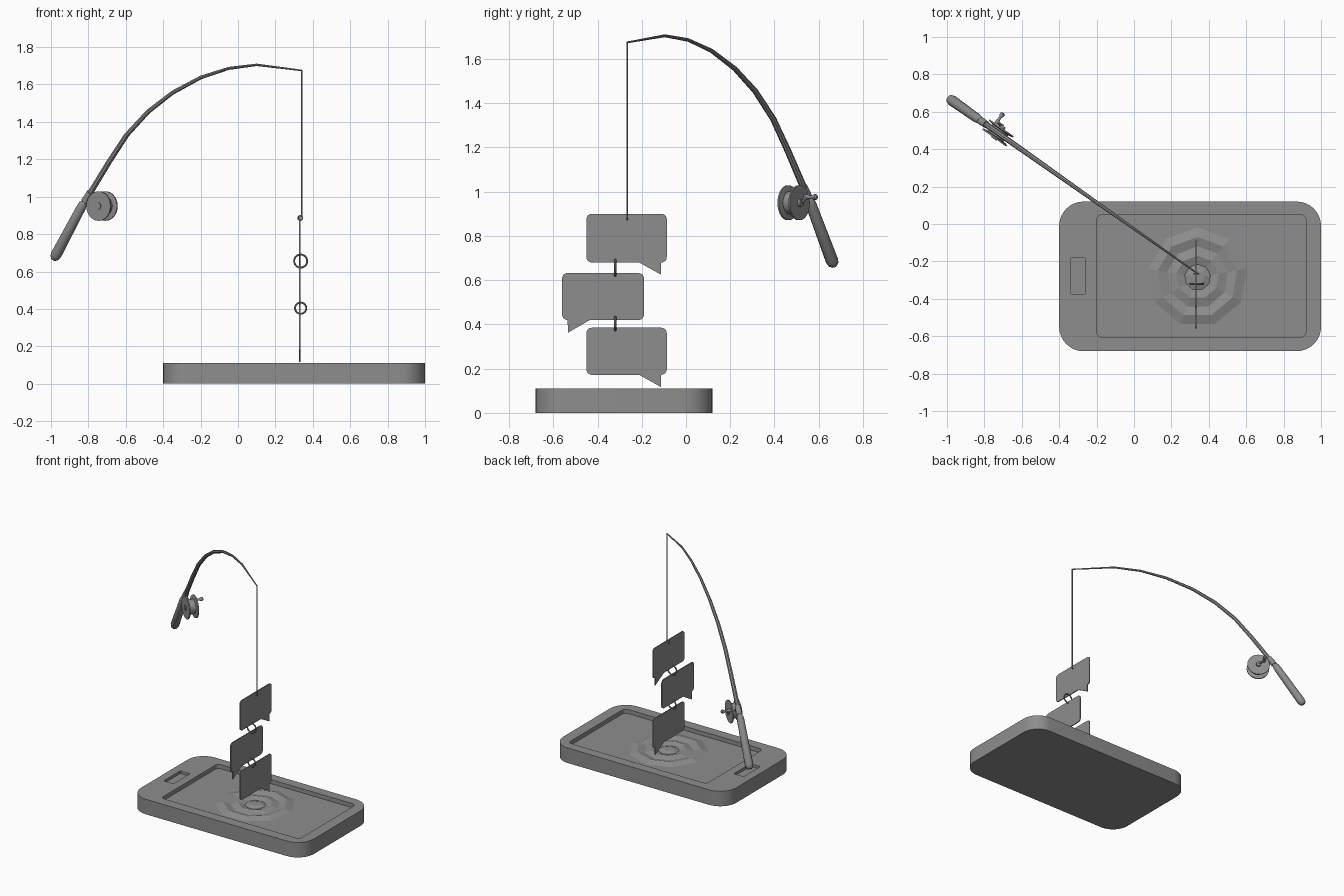
import bpy, bmesh, math
from mathutils import Vector

cube = bpy.data.objects.get("Cube")
if cube:
    bpy.data.objects.remove(cube, do_unlink=True)

GREY = (0.27, 0.27, 0.27, 1)
mat = bpy.data.materials.new("mid grey")
mat.use_nodes = True
mat.diffuse_color = GREY
mat.node_tree.nodes["Principled BSDF"].inputs["Base Color"].default_value = GREY


def finish(name, bm, smooth=True):
    bmesh.ops.recalc_face_normals(bm, faces=bm.faces)
    me = bpy.data.meshes.new(name)
    bm.to_mesh(me)
    bm.free()
    ob = bpy.data.objects.new(name, me)
    bpy.context.collection.objects.link(ob)
    me.materials.append(mat)
    if smooth:
        bpy.ops.object.select_all(action='DESELECT')
        bpy.context.view_layer.objects.active = ob
        ob.select_set(True)
        bpy.ops.object.shade_smooth_by_angle(angle=math.radians(35))
    return ob


def rounded(x0, x1, y0, y1, r, seg):
    """Counter-clockwise outline of a rounded rectangle, from the lower left."""
    pts = []
    for cx, cy, a0 in ((x0 + r, y0 + r, 180), (x1 - r, y0 + r, 270),
                       (x1 - r, y1 - r, 0), (x0 + r, y1 - r, 90)):
        for i in range(seg + 1):
            a = math.radians(a0 + 90 * i / seg)
            pts.append((cx + r * math.cos(a), cy + r * math.sin(a)))
    return pts


def prism(name, base, offset, smooth=True):
    """Extrude a flat outline of 3D points by an offset."""
    bm = bmesh.new()
    f = bm.faces.new([bm.verts.new(p) for p in base])
    ext = bmesh.ops.extrude_face_region(bm, geom=[f], use_keep_orig=True)
    top = [g for g in ext["geom"] if isinstance(g, bmesh.types.BMVert)]
    bmesh.ops.translate(bm, verts=top, vec=offset)
    return finish(name, bm, smooth)


def tube(name, path, radii, sides=10, smooth=True):
    """Sweep a round section of varying radius along a path, with end caps."""
    bm = bmesh.new()
    path = [Vector(p) for p in path]
    rings = []
    for i, p in enumerate(path):
        t = (path[min(i + 1, len(path) - 1)] - path[max(i - 1, 0)]).normalized()
        ref = Vector((0.576, 0.817, 0)) if abs(t.dot(Vector((0.576, 0.817, 0)))) < 0.9 else Vector((0, 0, 1))
        u = t.cross(ref).normalized()
        v = t.cross(u)
        rings.append([bm.verts.new(p + radii[i] * (u * math.cos(a) + v * math.sin(a)))
                      for a in (math.tau * k / sides for k in range(sides))])
    for a, b in zip(rings, rings[1:]):
        for k in range(sides):
            bm.faces.new((a[k], a[(k + 1) % sides], b[(k + 1) % sides], b[k]))
    bm.faces.new(rings[0])
    bm.faces.new(rings[-1])
    return finish(name, bm, smooth)


def ring(name, loc, major, minor, seg=24):
    """Torus standing in the XZ plane."""
    bm = bmesh.new()
    grid = []
    for i in range(seg):
        a = math.tau * i / seg
        grid.append([bm.verts.new((loc[0] + (major + minor * math.cos(b)) * math.cos(a),
                                   loc[1] + minor * math.sin(b),
                                   loc[2] + (major + minor * math.cos(b)) * math.sin(a)))
                     for b in (math.tau * j / 8 for j in range(8))])
    for i in range(seg):
        for j in range(8):
            bm.faces.new((grid[i][j], grid[(i + 1) % seg][j],
                          grid[(i + 1) % seg][(j + 1) % 8], grid[i][(j + 1) % 8]))
    return finish(name, bm)


# Phone: rounded slab with recessed screen and home button
SCREEN_Z = 0.08
phone = prism("phone_body", [(x, y, 0) for x, y in rounded(-0.4, 1, -0.68, 0.12, 0.13, 8)], (0, 0, 0.11))
for nm, rect, floor in (("screen_cutter", (-0.2, 0.92, -0.605, 0.05, 0.03, 4), SCREEN_Z),
                        ("button_cutter", (-0.34, -0.26, -0.375, -0.182, 0.004, 1), 0.09)):
    cutter = prism(nm, [(x, y, floor) for x, y in rounded(*rect)], (0, 0, 0.1), False)
    cutter.hide_render = True
    mod = phone.modifiers.new(nm, 'BOOLEAN')
    mod.operation = 'DIFFERENCE'
    mod.solver = 'EXACT'
    mod.object = cutter
    bpy.ops.object.select_all(action='DESELECT')
    bpy.context.view_layer.objects.active = phone
    phone.select_set(True)
    bpy.ops.object.modifier_apply(modifier=nm)
    bpy.data.objects.remove(cutter, do_unlink=True)

# Ripples on the screen: nine-sided low-poly waves
bm = bmesh.new()
prev = None
for r, h in ((0.267, 0.0005), (0.215, 0.016), (0.165, 0.003), (0.115, 0.016), (0.07, 0.003), (0.035, 0.014)):
    cur = [bm.verts.new((0.34 + r * math.cos(a), -0.285 + r * math.sin(a), SCREEN_Z + h))
           for a in (math.pi / 2 + math.tau * k / 9 for k in range(9))]
    if prev:
        for k in range(9):
            bm.faces.new((prev[k], prev[(k + 1) % 9], cur[(k + 1) % 9], cur[k]))
    prev = cur
bm.faces.new(prev)
finish("screen_ripples", bm, False)

# Speech bubbles: thin rounded plates with a pointed tail
PX, TH = 0.327, 0.007
for nm, y0, y1, z0, z1, tail in (("top_bubble", -0.45, -0.087, 0.68, 0.9, 1),
                                 ("middle_bubble", -0.56, -0.19, 0.42, 0.632, -1),
                                 ("bottom_bubble", -0.45, -0.087, 0.172, 0.385, 1)):
    pts = rounded(y0, y1, z0, z1, 0.024, 5)
    if tail > 0:
        spike = [(y1 - 0.125, z0), (y1 - 0.026, z0 - 0.055), (y1 - 0.025, z0)]
        pts = pts[:6] + spike + pts[7:]
    else:
        spike = [(y0 + 0.025, z0), (y0 + 0.026, z0 - 0.058), (y0 + 0.125, z0)]
        pts = pts[:5] + spike + pts[6:]
    prism(nm, [(PX, y, z) for y, z in pts], (TH, 0, 0))

# Links between the bubbles and the clip at the end of the line
ring("upper_link", (0.335, -0.32, 0.656), 0.035, 0.005)
ring("lower_link", (0.335, -0.32, 0.404), 0.03, 0.005)
ring("line_clip", (0.333, -0.266, 0.886), 0.012, 0.004, 12)


def pole(x, z):
    """Point in the upright plane that holds the rod."""
    return Vector((x, 0.665 - 0.7045 * (x + 0.98), z))


# Rod, handle and line
rod = [(-0.835, 0.945), (-0.79, 1.02), (-0.69, 1.185), (-0.595, 1.33), (-0.48, 1.455), (-0.35, 1.556),
       (-0.2, 1.637), (-0.05, 1.686), (0.1, 1.705), (0.342, 1.675)]
tube("rod", [pole(*p) for p in rod],
     [0.016, 0.016, 0.015, 0.014, 0.013, 0.0115, 0.010, 0.008, 0.0065, 0.004], 8)
tube("handle", [pole(*p) for p in ((-0.987, 0.664), (-0.982, 0.673), (-0.973, 0.688),
                                  (-0.838, 0.943), (-0.828, 0.962), (-0.822, 0.973))],
     [0.014, 0.024, 0.029, 0.025, 0.022, 0.016], 12)
tube("rod_collar", [pole(-0.818, 0.975), pole(-0.79, 1.022)], [0.021, 0.019], 12)
tube("fishing_line", [pole(0.341, 1.677), pole(0.341, 0.893)], [0.004, 0.004], 6)

# Reel: two flanges on a core, a foot to the rod and a crank
axis = Vector((0.576, 0.817, 0))
along = Vector((0.817, -0.576, 0))
up = Vector((0, 0, 1))
centre = pole(-0.727, 0.95)


def spool(name, stations, shift=Vector((0, 0, 0)), sides=28):
    tube(name, [centre + shift + axis * a for a, r in stations], [r for a, r in stations], sides)


for side, nm in ((-1, "front_flange"), (1, "back_flange")):
    spool(nm, [(side * 0.022, 0.062), (side * 0.026, 0.079), (side * 0.034, 0.079)])
spool("reel_core", [(-0.03, 0.052), (0.03, 0.052)])
spool("reel_axle", [(-0.039, 0.018), (0.046, 0.018)], sides=12)
tube("reel_foot", [pole(-0.808, 1.0), pole(-0.765, 0.972)], [0.012, 0.012], 8)
knob = along * -0.038 + up * 0.026
hub = centre + axis * 0.044
tube("crank_arm", [hub, hub + knob * 1.1], [0.008, 0.008], 8)
spool("crank_knob", [(0.036, 0.011), (0.052, 0.011), (0.062, 0.007), (0.078, 0.008),
                     (0.086, 0.013), (0.098, 0.013), (0.104, 0.006)], knob, 12)
